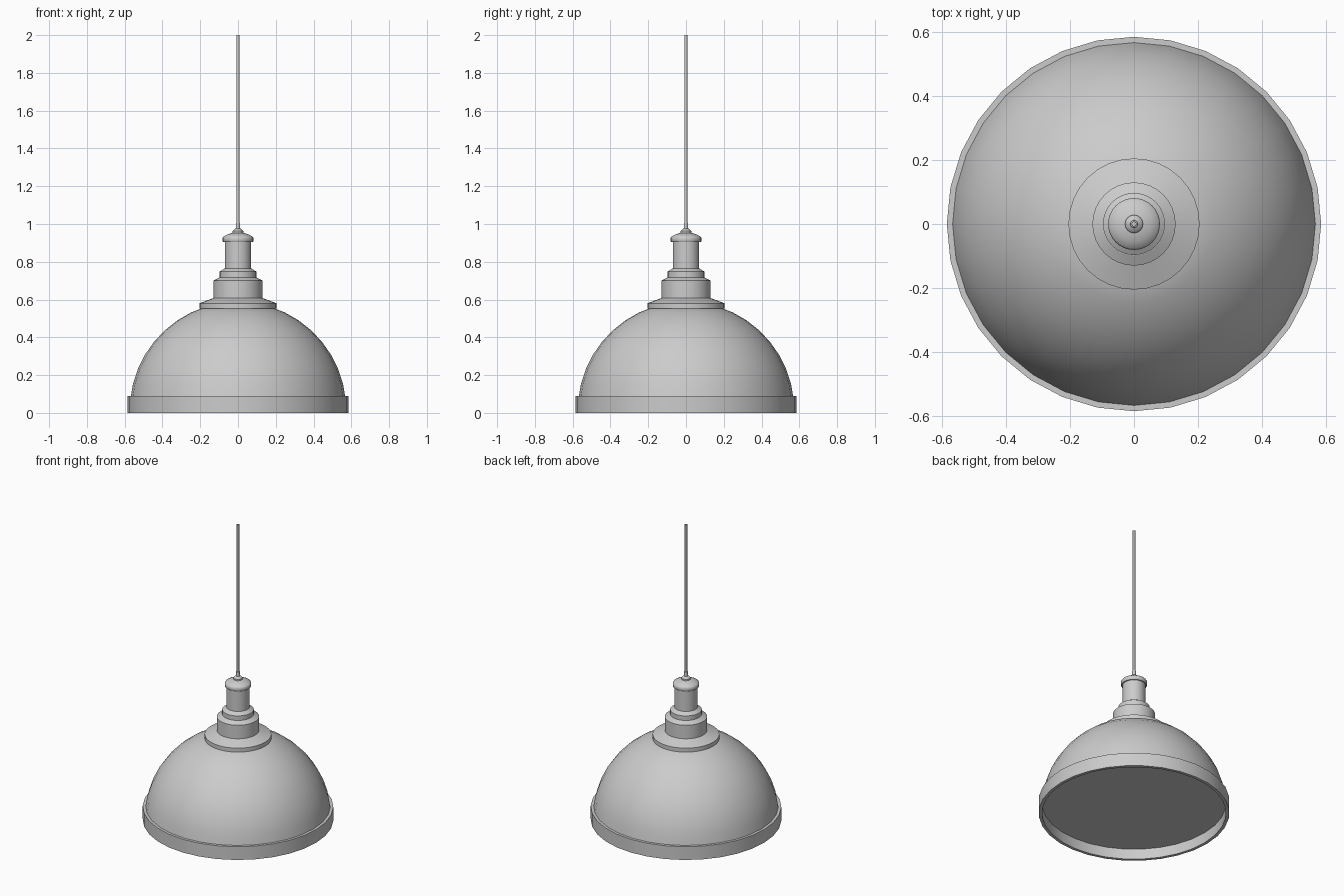
import bpy, bmesh
from math import sin, cos, pi, radians, asin

if "Cube" in bpy.data.objects:
    bpy.data.objects.remove(bpy.data.objects["Cube"])


def lathe(name, profile, segments=32, closed=False, sharp=35):
    """Revolve an (r, z) profile about z; r = 0 makes a pole."""
    bm = bmesh.new()
    rings = []
    for r, z in profile:
        if r == 0:
            rings.append([bm.verts.new((0, 0, z))] * segments)
        else:
            rings.append([bm.verts.new((r * cos(2 * pi * i / segments),
                                        r * sin(2 * pi * i / segments), z))
                          for i in range(segments)])
    pairs = list(zip(rings, rings[1:]))
    if closed:
        pairs.append((rings[-1], rings[0]))
    for a, b in pairs:
        for i in range(segments):
            j = (i + 1) % segments
            bm.faces.new(list(dict.fromkeys((a[i], a[j], b[j], b[i]))))
    bmesh.ops.recalc_face_normals(bm, faces=bm.faces)
    mesh = bpy.data.meshes.new(name)
    bm.to_mesh(mesh)
    bm.free()
    obj = bpy.data.objects.new(name, mesh)
    bpy.context.collection.objects.link(obj)
    bpy.ops.object.select_all(action='DESELECT')
    obj.select_set(True)
    bpy.context.view_layer.objects.active = obj
    bpy.ops.object.shade_smooth_by_angle(angle=radians(sharp))
    return obj


# Rim band around the bottom of the shade
lathe("rim_band", [(0.585, 0), (0.585, 0.09), (0.565, 0.09), (0.565, 0)], closed=True)

# Domed shade, closed underneath by a flat diffuser
R, ZC, Z0 = 0.573, 0.015, 0.07
start = asin((Z0 - ZC) / R)
dome = [(0, Z0)]
for k in range(9):
    a = start + (radians(73) - start) * k / 8
    dome.append((R * cos(a), ZC + R * sin(a)))
dome.append((0, dome[-1][1]))
lathe("shade_dome", dome)

# Stepped collar on top of the shade
lathe("collar", [(0, 0.553), (0.205, 0.553), (0.205, 0.58), (0.13, 0.608),
                 (0.13, 0.70), (0.098, 0.717), (0, 0.717)], sharp=20)

# Socket: lower ring, barrel and rounded cap
lathe("socket_ring", [(0, 0.71), (0.097, 0.71), (0.097, 0.748),
                      (0.07, 0.765), (0, 0.765)], sharp=20)
lathe("socket_barrel", [(0, 0.755), (0.07, 0.755), (0.07, 0.91), (0, 0.91)])
lathe("socket_cap", [(0, 0.904), (0.077, 0.904), (0.081, 0.909), (0.081, 0.927),
                     (0.076, 0.934), (0.055, 0.945), (0.03, 0.953), (0, 0.956)], sharp=50)

# Cord grip and hanging cord
lathe("cord_grip", [(0, 0.95), (0.028, 0.95), (0.028, 0.963), (0.022, 0.97),
                    (0.012, 0.975), (0.011, 1.005), (0, 1.01)], segments=24)
lathe("cord", [(0, 0.96), (0.008, 0.96), (0.008, 2.0), (0, 2.0)], segments=16)
